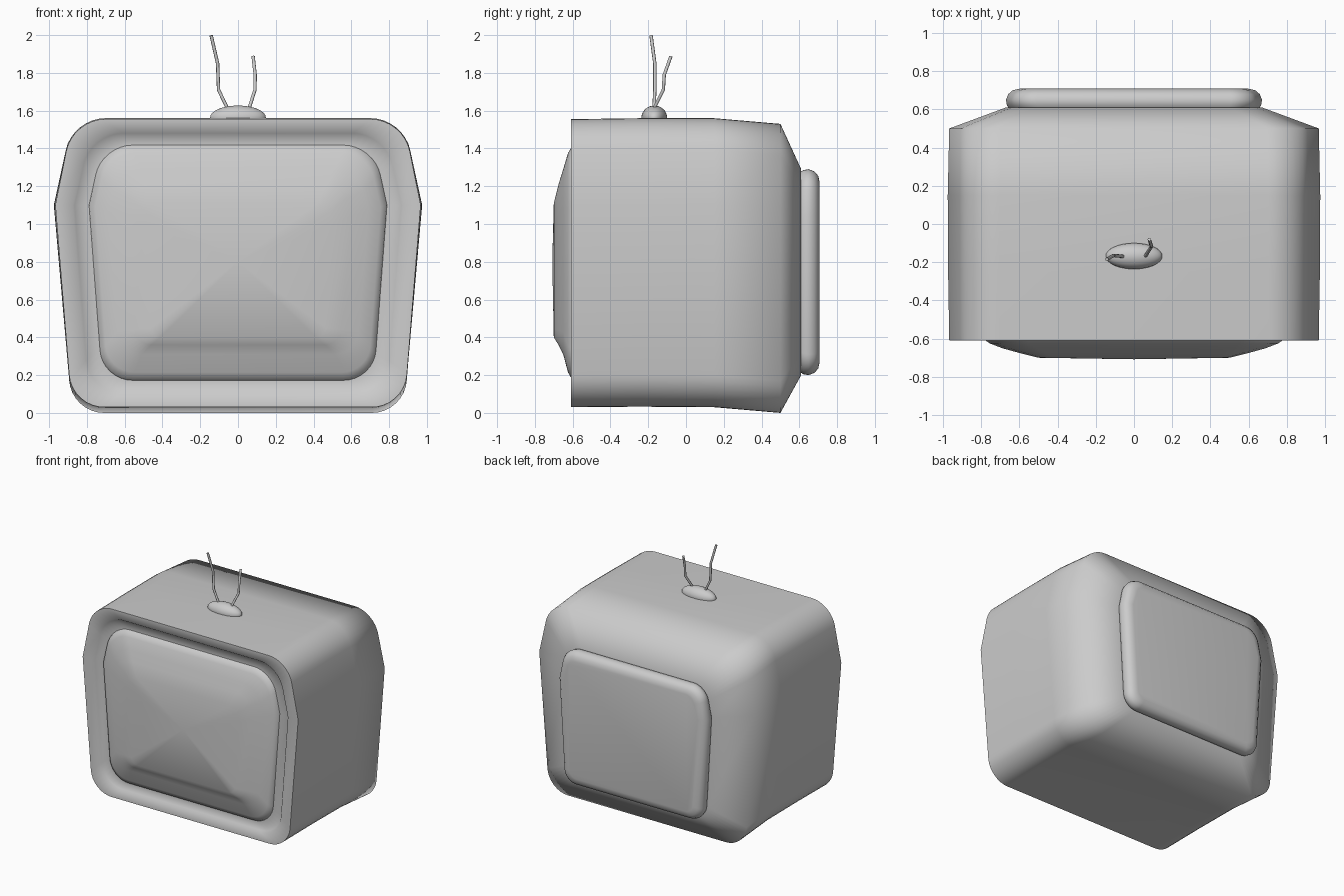
import bpy, bmesh
from mathutils import Vector

if "Cube" in bpy.data.objects:
    bpy.data.objects.remove(bpy.data.objects["Cube"])


def loop(y, mid, top, bot, zt, zb, zm, r, n=8):
    """Six-sided outline with rounded top and bottom corners."""
    corners = [((mid, zm), 0), ((top, zt), r), ((-top, zt), r),
               ((-mid, zm), 0), ((-bot, zb), r), ((bot, zb), r)]
    pts = []
    for i, (c, rad) in enumerate(corners):
        c = Vector(c)
        if rad == 0:
            pts.append((c.x, y, c.y))
            continue
        a = c + (Vector(corners[i - 1][0]) - c).normalized() * rad
        b = c + (Vector(corners[(i + 1) % 6][0]) - c).normalized() * rad
        w = 0.72  # circular-looking rational curve
        for k in range(n + 1):
            t = k / n
            f = ((1 - t) ** 2, 2 * w * t * (1 - t), t * t)
            p = (a * f[0] + c * f[1] + b * f[2]) / sum(f)
            pts.append((p.x, y, p.y))
    return pts


def loft(name, rings, angle, cap_start=False, cap_end=False, centre=None):
    """Bridge a list of outlines running from front to back."""
    bm = bmesh.new()
    vr = [[bm.verts.new(p) for p in loop(*r)] for r in rings]
    n = len(vr[0])
    for a, b in zip(vr, vr[1:]):
        for i in range(n):
            j = (i + 1) % n
            bm.faces.new((a[i], a[j], b[j], b[i]))
    if cap_start:
        bm.faces.new(vr[0])
    if cap_end:
        bm.faces.new(vr[-1])
    if centre:
        c = bm.verts.new(centre)
        for i in range(n):
            bm.faces.new((vr[0][i], vr[0][(i + 1) % n], c))
    bmesh.ops.recalc_face_normals(bm, faces=bm.faces)
    if sum(f.normal.y * f.calc_area() for f in bm.faces if f.calc_center_median().y < -0.6) > 0:
        bmesh.ops.reverse_faces(bm, faces=bm.faces)
    me = bpy.data.meshes.new(name)
    bm.to_mesh(me)
    bm.free()
    ob = bpy.data.objects.new(name, me)
    bpy.context.collection.objects.link(ob)
    smooth(ob, angle)


def smooth(ob, angle):
    bpy.ops.object.select_all(action='DESELECT')
    ob.select_set(True)
    bpy.context.view_layer.objects.active = ob
    bpy.ops.object.shade_smooth_by_angle(angle=angle)


# Cabinet with stepped front frame and tapered back
loft("cabinet", [
    (-0.59, 0.79, 0.72, 0.72, 1.42, 0.17, 1.1, 0.16),
    (-0.595, 0.865, 0.78, 0.79, 1.48, 0.11, 1.1, 0.17),
    (-0.61, 0.875, 0.79, 0.80, 1.49, 0.10, 1.1, 0.17),
    (-0.61, 0.967, 0.875, 0.88, 1.555, 0.03, 1.1, 0.17),
    (-0.25, 0.973, 0.875, 0.88, 1.56, 0.033, 1.1, 0.17),
    (0.15, 0.975, 0.875, 0.88, 1.56, 0.03, 1.1, 0.17),
    (0.5, 0.967, 0.87, 0.88, 1.53, 0.0, 1.1, 0.17),
    (0.61, 0.67, 0.62, 0.62, 1.29, 0.20, 1.04, 0.11),
], 1.31, cap_start=True, cap_end=True)

# Bulging screen
loft("screen", [
    (-0.70, 0.50, 0.47, 0.46, 1.11, 0.40, 1.0, 0.05),
    (-0.675, 0.60, 0.55, 0.54, 1.21, 0.36, 1.04, 0.08),
    (-0.65, 0.69, 0.63, 0.63, 1.29, 0.31, 1.07, 0.12),
    (-0.625, 0.755, 0.69, 0.69, 1.375, 0.215, 1.09, 0.14),
    (-0.605, 0.785, 0.715, 0.715, 1.41, 0.18, 1.1, 0.155),
    (-0.585, 0.79, 0.72, 0.72, 1.42, 0.17, 1.1, 0.16),
], 1.0, centre=(0, -0.708, 0.8))

# Rounded back panel
loft("back_panel", [
    (0.60, 0.65, 0.60, 0.60, 1.27, 0.22, 1.04, 0.11),
    (0.62, 0.665, 0.615, 0.615, 1.285, 0.205, 1.04, 0.11),
    (0.65, 0.67, 0.62, 0.62, 1.29, 0.20, 1.04, 0.11),
    (0.68, 0.658, 0.608, 0.608, 1.278, 0.212, 1.04, 0.10),
    (0.70, 0.635, 0.585, 0.585, 1.255, 0.235, 1.04, 0.085),
    (0.708, 0.60, 0.55, 0.55, 1.22, 0.27, 1.04, 0.06),
], 1.0, cap_end=True)

# Antenna base
bpy.ops.mesh.primitive_uv_sphere_add(segments=32, ring_count=16, location=(0, -0.168, 1.563))
base = bpy.context.object
base.name = "antenna_base"
base.scale = (0.148, 0.068, 0.064)
smooth(base, 1.0)

# Bent antenna rods
rods = {
    "antenna_left": [(-0.05, -0.17, 1.60), (-0.103, -0.165, 1.71), (-0.108, -0.165, 1.85), (-0.142, -0.185, 1.998)],
    "antenna_right": [(0.055, -0.175, 1.60), (0.09, -0.12, 1.71), (0.091, -0.115, 1.79), (0.08, -0.08, 1.888)],
}
for name, pts in rods.items():
    cu = bpy.data.curves.new(name, 'CURVE')
    cu.dimensions = '3D'
    cu.bevel_depth = 0.009
    cu.bevel_resolution = 2
    cu.use_fill_caps = True
    sp = cu.splines.new('POLY')
    sp.points.add(len(pts) - 1)
    for p, co in zip(sp.points, pts):
        p.co = (*co, 1)
    ob = bpy.data.objects.new(name, cu)
    bpy.context.collection.objects.link(ob)
